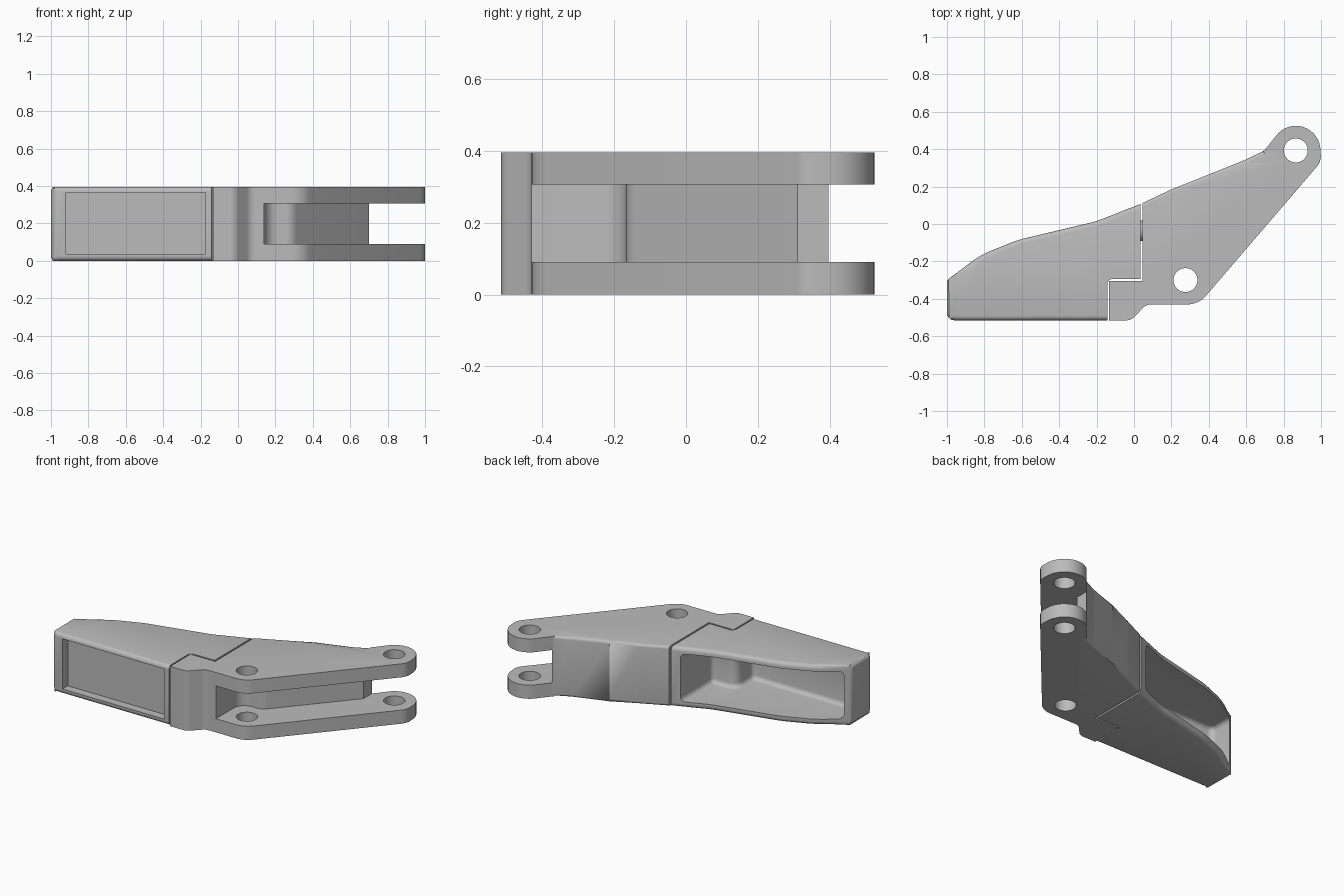
import bpy, bmesh, math
from mathutils import Vector

if "Cube" in bpy.data.objects:
    bpy.data.objects.remove(bpy.data.objects["Cube"], do_unlink=True)

HEIGHT = 0.395
grey = bpy.data.materials.new("cast grey")
grey.use_nodes = True
grey.diffuse_color = (0.5, 0.5, 0.5, 1)
grey.node_tree.nodes["Principled BSDF"].inputs["Base Color"].default_value = (0.5, 0.5, 0.5, 1)


def rounded(points, steps=6):
    """Closed outline; a third value on a point is its corner radius."""
    out = []
    n = len(points)
    for i, p in enumerate(points):
        c = Vector(p[:2])
        if len(p) < 3:
            out.append(c)
            continue
        a = Vector(points[i - 1][:2]) - c
        b = Vector(points[(i + 1) % n][:2]) - c
        half = a.angle(b) / 2
        t = min(p[2] / math.tan(half), 0.48 * a.length, 0.48 * b.length)
        r = t * math.tan(half)
        start = c + a.normalized() * t
        centre = c + (a.normalized() + b.normalized()).normalized() * (r / math.sin(half))
        v0, v1 = start - centre, c + b.normalized() * t - centre
        sweep = v0.angle_signed(v1)
        for k in range(steps + 1):
            ang = -sweep * k / steps
            out.append(centre + Vector((v0.x * math.cos(ang) - v0.y * math.sin(ang),
                                        v0.x * math.sin(ang) + v0.y * math.cos(ang))))
    return out


def prism(name, outline, z0, z1, soft=None, width=0.025):
    """Extrude an outline; soften the rim edges for which soft(midpoint) is true."""
    bm = bmesh.new()
    face = bm.faces.new([bm.verts.new((p.x, p.y, z0)) for p in outline])
    ext = bmesh.ops.extrude_face_region(bm, geom=[face])
    bmesh.ops.translate(bm, vec=(0, 0, z1 - z0),
                        verts=[v for v in ext["geom"] if isinstance(v, bmesh.types.BMVert)])
    bmesh.ops.recalc_face_normals(bm, faces=bm.faces)
    if soft:
        rim = [e for e in bm.edges if abs(e.verts[0].co.z - e.verts[1].co.z) < 1e-5
               and soft((e.verts[0].co + e.verts[1].co) / 2)]
        bmesh.ops.bevel(bm, geom=rim, offset=width, segments=4, profile=0.5, affect='EDGES')
    mesh = bpy.data.meshes.new(name)
    bm.to_mesh(mesh)
    bm.free()
    obj = bpy.data.objects.new(name, mesh)
    bpy.context.collection.objects.link(obj)
    mesh.materials.append(grey)
    return obj


def circle(x, y, r, n=40):
    return [Vector((x + r * math.cos(math.tau * i / n), y + r * math.sin(math.tau * i / n)))
            for i in range(n)]


def cut(target, cutter):
    mod = target.modifiers.new("cut", 'BOOLEAN')
    mod.operation = 'DIFFERENCE'
    mod.solver = 'EXACT'
    mod.object = cutter
    bpy.context.view_layer.objects.active = target
    bpy.ops.object.modifier_apply(modifier=mod.name)
    bpy.data.objects.remove(cutter, do_unlink=True)


def smooth(obj):
    bpy.ops.object.select_all(action='DESELECT')
    obj.select_set(True)
    bpy.context.view_layer.objects.active = obj
    bpy.ops.object.shade_smooth_by_angle(angle=math.radians(32))


# Hollow jaw with a swept back and a notch at the joint
jaw_outline = rounded([
    (-1, -0.515, 0.04), (-0.143, -0.515), (-0.143, -0.293, 0.03), (0.034, -0.293),
    (0.034, 0.107), (-0.2, 0.015, 0.6), (-0.62, -0.085, 0.6), (-0.82, -0.165, 0.5),
    (-1, -0.3, 0.03)])
jaw = prism("jaw", jaw_outline, 0, HEIGHT,
            lambda m: m.x < -0.99 or m.y < -0.51 or (m.y > -0.29 and m.x < 0.03))

# Deep pocket opening on the back of the jaw
pocket = rounded([
    (-0.962, -0.43, 0.04), (-0.19, -0.43, 0.03), (-0.19, -0.25, 0.06), (-0.02, -0.25, 0.03),
    (-0.02, 0.3), (-0.962, 0.3)])
cut(jaw, prism("pocket_cutter", pocket, 0.04, HEIGHT - 0.04, lambda m: m.y < 0.29, 0.028))

# Shallow rectangular recess on the front of the jaw
recess = rounded([(-0.92, -0.6), (-0.175, -0.6), (-0.175, -0.46), (-0.92, -0.46)])
cut(jaw, prism("recess_cutter", recess, 0.035, HEIGHT - 0.03))
smooth(jaw)

# Forked lever with an eye at its far end
lever_outline = rounded([
    (-0.134, -0.515), (-0.015, -0.515, 0.06), (0.065, -0.43, 0.06), (0.345, -0.43, 0.13),
    (0.998, 0.33, 0.09), (1.0, 0.4, 0.13)])[:-7]
eye = Vector((0.865, 0.393))
lever_outline += [eye + Vector((math.cos(math.radians(a)), math.sin(math.radians(a)))) * 0.132
                  for a in range(0, 136, 9)]
lever_outline += rounded([(0.695, 0.392, 0.03), (0.6, 0.345, 0.3), (0.38, 0.257, 0.5),
                          (0.2, 0.185, 0.5), (0.046, 0.112), (0.046, -0.304),
                          (-0.134, -0.304), (0.75, 0.45)])[:-1]


def on_back(m):
    return 0.05 < m.x < 0.69 and m.y > 0.1 + 0.36 * (m.x - 0.046) and m.y > 0.1


lever = prism("forked_lever", lever_outline, 0, HEIGHT, on_back, 0.018)

# Slot between the fork arms, leaving a web along the back
slot = rounded([
    (0.12, -0.6), (0.14, -0.42), (0.14, -0.17, 0.12), (0.29, -0.165, 0.08), (0.7, 0.31),
    (0.7, 0.7), (1.2, 0.7), (1.2, -0.6)])
cut(lever, prism("slot_cutter", slot, 0.09, 0.306))

# Pivot holes through both arms
for x, y in ((0.275, -0.3), (0.865, 0.393)):
    cut(lever, prism("hole_cutter", circle(x, y, 0.064), -0.1, 0.5))
smooth(lever)

# Small dowel bridging the joint
dowel = prism("joint_dowel", circle(0, 0, 0.055, 24), 0, 0.03)
dowel.rotation_euler = (0, math.radians(90), 0)
dowel.location = (0.025, -0.037, HEIGHT / 2)
smooth(dowel)
